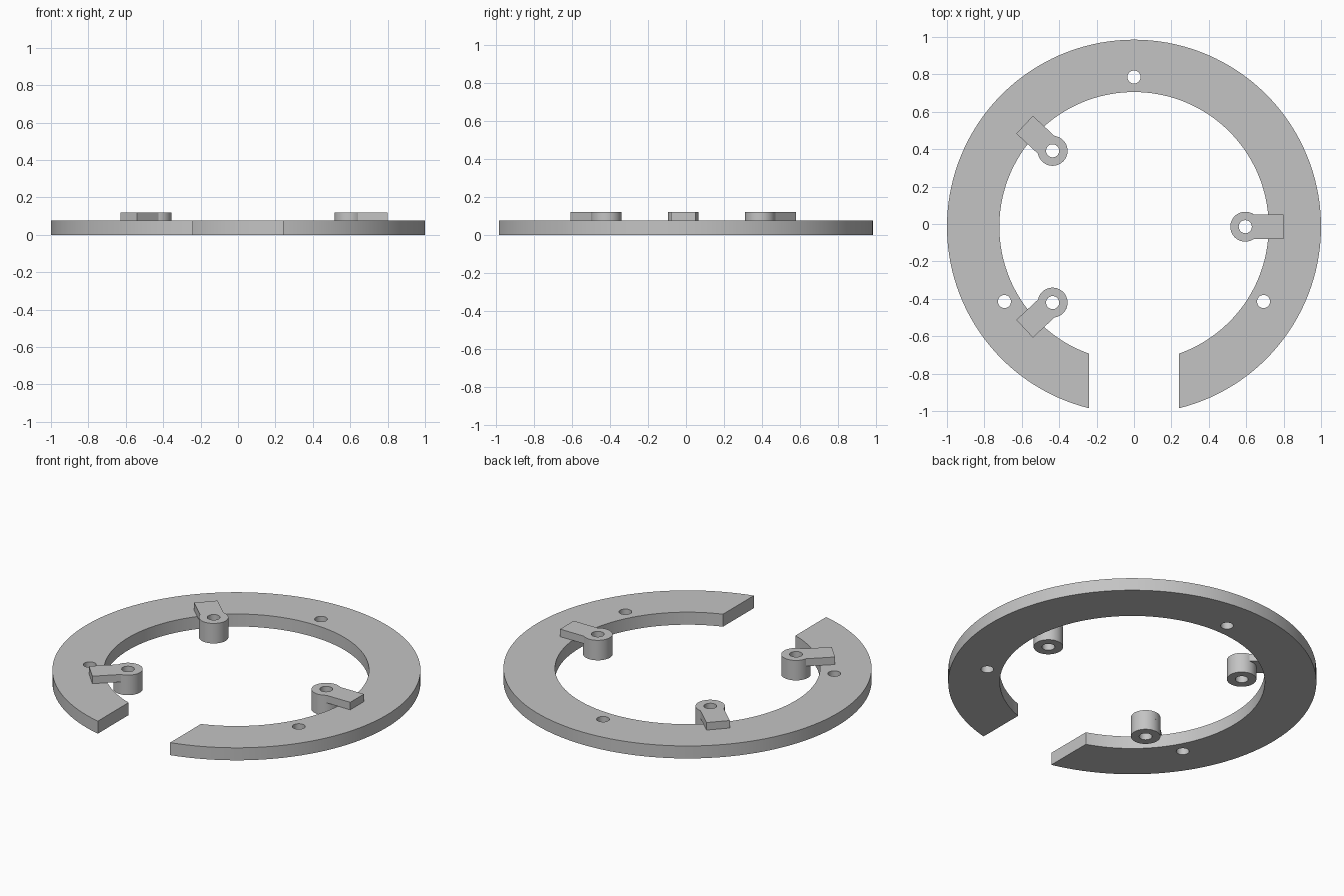
import bpy
from math import asin, acos, cos, sin, pi, radians, sqrt
from mathutils import Matrix, Vector

cube = bpy.data.objects.get("Cube")
if cube:
    bpy.data.objects.remove(cube, do_unlink=True)

CENTRE = Vector((0, -0.0145, 0))
OUTER, INNER, GAP = 1.0, 0.72, 0.24      # ring radii and half width of its opening
RING_TOP, ARM_TOP = 0.075, 0.12
BOSS, ARM_HALF, ARM_END, HOLE = 0.08, 0.065, 0.205, 0.035

grey = bpy.data.materials.new("plain grey")
grey.use_nodes = True
grey.diffuse_color = (0.55, 0.55, 0.55, 1)
grey.node_tree.nodes["Principled BSDF"].inputs["Base Color"].default_value = grey.diffuse_color


def arc(radius, start, end, steps):
    """Points along an arc about the origin."""
    angles = [start + (end - start) * i / steps for i in range(steps + 1)]
    return [(radius * cos(a), radius * sin(a)) for a in angles]


def circle(radius, x=0, y=0, steps=32):
    return [(x + px, y + py) for px, py in arc(radius, 0, 2 * pi, steps)[:-1]]


def plate(name, outlines, bottom, top, place):
    """Solid plate from closed outlines; inner outlines become holes."""
    curve = bpy.data.curves.new(name, "CURVE")
    curve.dimensions = "2D"
    curve.fill_mode = "BOTH"
    curve.extrude = (top - bottom) / 2
    for outline in outlines:
        spline = curve.splines.new("POLY")
        spline.points.add(len(outline) - 1)
        for point, (x, y) in zip(spline.points, outline):
            point.co = (x, y, 0, 1)
        spline.use_cyclic_u = True
    curve.materials.append(grey)
    obj = bpy.data.objects.new(name, curve)
    bpy.context.collection.objects.link(obj)
    obj.matrix_world = place @ Matrix.Translation((0, 0, (bottom + top) / 2))

    # Turn into a welded mesh with smooth walls and crisp edges
    bpy.ops.object.select_all(action="DESELECT")
    obj.select_set(True)
    bpy.context.view_layer.objects.active = obj
    bpy.ops.object.convert(target="MESH")
    bpy.ops.object.mode_set(mode="EDIT")
    bpy.ops.mesh.select_all(action="SELECT")
    bpy.ops.mesh.remove_doubles(threshold=0.0001)
    bpy.ops.mesh.normals_make_consistent(inside=False)
    bpy.ops.object.mode_set(mode="OBJECT")
    bpy.ops.object.shade_smooth_by_angle(angle=radians(30))


# Open ring with parallel-cut ends and three mounting holes
a_out, a_in = asin(GAP / OUTER), asin(GAP / INNER)
outline = (arc(OUTER, -pi / 2 + a_out, 1.5 * pi - a_out, 128)
           + arc(INNER, 1.5 * pi - a_in, -pi / 2 + a_in, 128))
holes = [circle(HOLE, 0.8 * cos(radians(a)), 0.8 * sin(radians(a))) for a in (-30, 90, 210)]
plate("ring", [outline] + holes, 0, RING_TOP, Matrix.Translation(CENTRE))

# Three keyhole-shaped arms resting on the ring, each holding a drilled boss
neck = asin(ARM_HALF / BOSS)
keyhole = arc(BOSS, neck, 2 * pi - neck, 40) + [(ARM_END, -ARM_HALF), (ARM_END, ARM_HALF)]
for side, angle in (("left", 0), ("back_right", 137), ("front_right", -137)):
    place = (Matrix.Translation(CENTRE) @ Matrix.Rotation(radians(angle), 4, "Z")
             @ Matrix.Translation((0.595, 0, 0)))
    plate(side + "_arm", [keyhole, circle(HOLE)], RING_TOP, ARM_TOP, place)
    plate(side + "_boss", [circle(BOSS, steps=48), circle(HOLE)], 0, RING_TOP, place)
